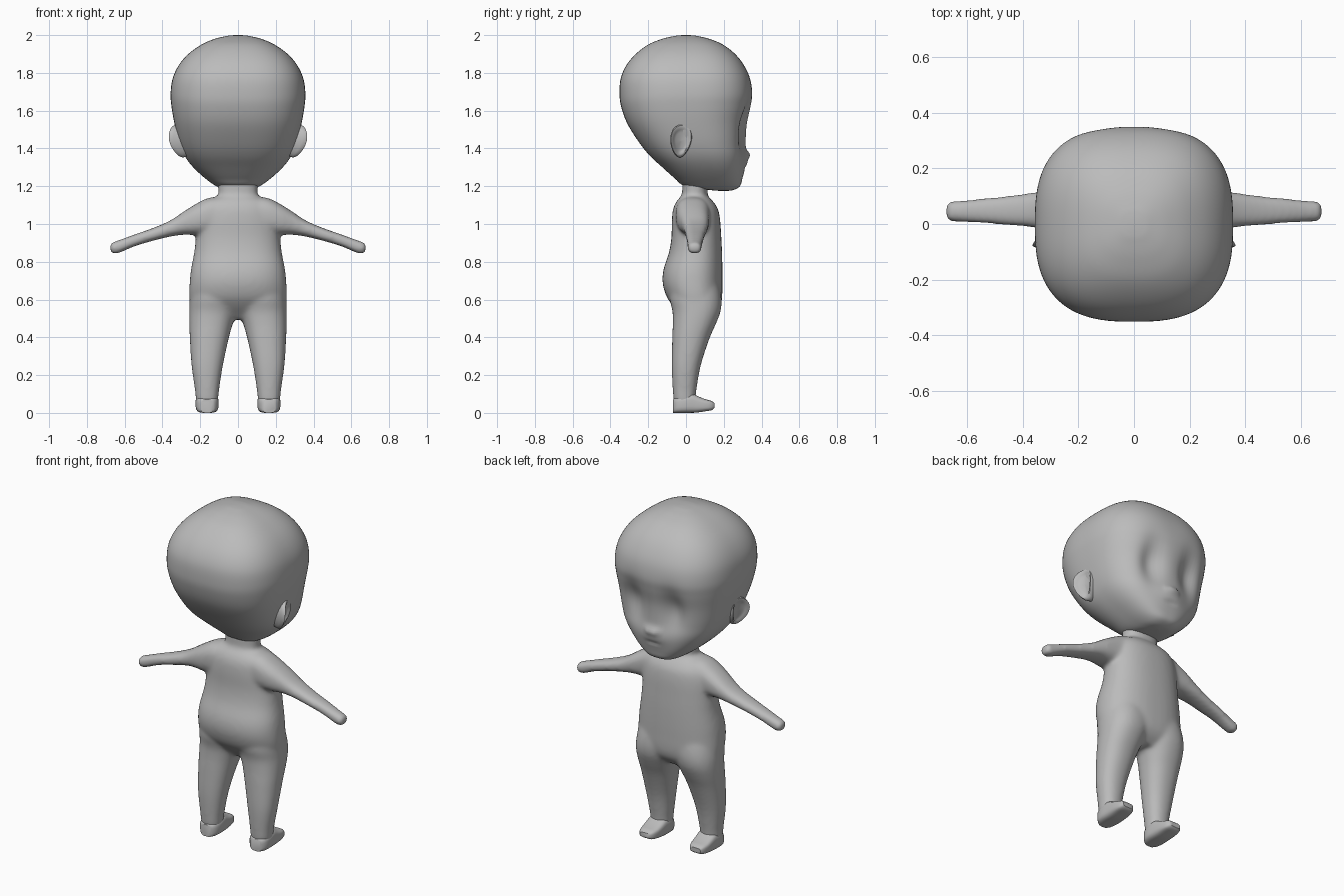
import bpy, bmesh, math
from math import cos, sin, pi, exp

grey = bpy.data.materials.new("plain grey")
grey.diffuse_color = (0.5, 0.5, 0.5, 1)

AXES = {'z': lambda t, u, v: (u, v, t),
        'x': lambda t, u, v: (t, u, v),
        'y': lambda t, u, v: (u, t, v)}


def spline(rows, steps):
    """Catmull-Rom interpolation between the section rows."""
    out, last = [], len(rows) - 1
    for i in range(last):
        p = [rows[max(0, min(last, i + k))] for k in (-1, 0, 1, 2)]
        for s in range(steps):
            t = s / steps
            out.append([0.5 * (2 * b + (c - a) * t + (2 * a - 5 * b + 4 * c - d) * t * t
                               + (3 * b - a - 3 * c + d) * t ** 3) for a, b, c, d in zip(*p)])
    return out + [list(rows[-1])]


def loft(bm, rows, axis, n=2.5, steps=4, segs=40, mirror=False):
    """Skin superellipse sections (t, u0, u1, v0, v1) along an axis."""
    for side in ((1, -1) if mirror else (1,)):
        rings = []
        for t, u0, u1, v0, v1 in spline(rows, steps):
            ring = []
            for k in range(segs):
                a = 2 * pi * (k + 0.5) / segs
                cu = math.copysign(abs(cos(a)) ** (2 / n), cos(a))
                cv = math.copysign(abs(sin(a)) ** (2 / n), sin(a))
                x, y, z = AXES[axis](t, (u0 + u1) / 2 + cu * (u1 - u0) / 2,
                                     (v0 + v1) / 2 + cv * (v1 - v0) / 2)
                ring.append(bm.verts.new((x * side, y, z)))
            rings.append(ring)
        for a, b in zip(rings, rings[1:]):
            for k in range(segs):
                j = (k + 1) % segs
                bm.faces.new((a[k], a[j], b[j], b[k]))
        bm.faces.new(rings[0])
        bm.faces.new(rings[-1])


def finish(bm, name, angle=None):
    bmesh.ops.recalc_face_normals(bm, faces=bm.faces)
    me = bpy.data.meshes.new(name)
    bm.to_mesh(me)
    bm.free()
    me.materials.append(grey)
    ob = bpy.data.objects.new(name, me)
    bpy.context.collection.objects.link(ob)
    if angle is not None:
        bpy.ops.object.select_all(action='DESELECT')
        ob.select_set(True)
        bpy.context.view_layer.objects.active = ob
        bpy.ops.object.shade_smooth_by_angle(angle=math.radians(angle))
    return ob


# Body: torso with neck, legs and arms fused into one skin
bm = bmesh.new()
torso = [(.495, .15, .0, .12), (.53, .225, -.035, .16), (.57, .25, -.072, .184),
         (.62, .258, -.105, .192), (.69, .256, -.124, .193), (.76, .249, -.119, .193),
         (.85, .232, -.09, .191), (.93, .223, -.077, .187), (1.02, .215, -.075, .181),
         (1.08, .20, -.068, .169), (1.12, .17, -.05, .143), (1.15, .108, -.025, .115),
         (1.18, .104, -.02, .115), (1.24, .104, -.02, .115)]
loft(bm, [(z, -w, w, b, f) for z, w, b, f in torso], 'z', n=2.35)
leg = [(.03, .114, .212, -.056, .04), (.07, .105, .223, -.066, .05),
       (.12, .10, .228, -.07, .055), (.25, .08, .246, -.076, .078),
       (.39, .05, .255, -.073, .123), (.47, .028, .258, -.07, .158),
       (.54, .004, .258, -.072, .184), (.61, -.02, .254, -.088, .188),
       (.70, -.03, .235, -.085, .17), (.78, -.03, .20, -.06, .14)]
loft(bm, leg, 'z', n=2.25, mirror=True)
arm = [(.08, -.055, .13, .95, 1.145), (.16, -.055, .128, .945, 1.137),
       (.23, -.045, .124, .942, 1.102), (.29, -.028, .121, .943, 1.064),
       (.36, -.013, .114, .933, 1.018), (.45, -.005, .102, .911, .979),
       (.55, .003, .092, .881, .944), (.635, .008, .083, .844, .913),
       (.662, .01, .081, .844, .904), (.677, .016, .076, .855, .895)]
loft(bm, arm, 'x', mirror=True)
body = finish(bm, "body")
m = body.modifiers.new("fuse", 'REMESH')
m.mode, m.voxel_size, m.use_smooth_shade = 'VOXEL', 0.01, True
m = body.modifiers.new("soften", 'SMOOTH')
m.factor, m.iterations = 0.5, 14

# Feet: flat-soled wedges
bm = bmesh.new()
foot = [(-.068, .13, .197, .0, .07), (-.05, .112, .216, .0, .085), (-.01, .103, .224, .0, .095),
        (.03, .104, .223, .0, .103), (.06, .106, .222, .002, .09), (.10, .11, .22, .008, .073),
        (.135, .12, .212, .014, .064), (.15, .135, .20, .025, .052)]
loft(bm, foot, 'y', n=3.6, steps=2, segs=24, mirror=True)
finish(bm, "feet", 40)

# Head: rounded skull, then sockets, nose and mouth pressed into the face
bm = bmesh.new()
head = [(1.174, .001, .205, .207), (1.18, .065, .125, .25), (1.20, .115, -.005, .285),
        (1.24, .172, -.058, .298), (1.30, .237, -.125, .308), (1.36, .282, -.19, .316),
        (1.43, .311, -.247, .318), (1.53, .336, -.31, .326), (1.62, .352, -.343, .343),
        (1.69, .357, -.352, .351), (1.77, .346, -.346, .339), (1.84, .314, -.316, .307),
        (1.90, .263, -.266, .26), (1.95, .193, -.20, .195), (1.98, .124, -.126, .124),
        (1.995, .062, -.062, .062), (1.999, .03, -.03, .03), (2.0, .001, -.001, .001)]
loft(bm, [(z, -w, w, b, f) for z, w, b, f in head], 'z', n=2.7, steps=6, segs=96)


def bump(x, z, cx, cz, sx, sz):
    return exp(-((x - cx) / sx) ** 2 - ((z - cz) / sz) ** 2)


for v in bm.verts:
    x, y, z = v.co
    if y > 0.1:
        v.co.y += (-0.042 * bump(abs(x), z, .125, 1.51, .065, .12)
                   + 0.030 * bump(x, z, 0, 1.368, .028, .022)
                   + 0.014 * bump(x, z, 0, 1.33, .08, .05)
                   - 0.010 * bump(x, z, 0, 1.295, .03, .01))
finish(bm, "head", 60)

# Ears: forward-turned oval cups (scale of oval, offset from the rim)
bm = bmesh.new()
cup = [(.85, -.07), (.97, -.025), (1.0, -.008), (.93, .002), (.8, -.001), (.68, -.011),
       (.5, -.018), (.05, -.02)]
for side in (1, -1):
    rings = []
    for s, dx in cup:
        ring = []
        for k in range(32):
            a = 2 * pi * k / 32
            z = 1.44 + .088 * s * sin(a)
            dy = s * cos(a) * (.056 + .012 * sin(a)) + .08 * (z - 1.44)
            x = .347 - 3.4 * (z - 1.47) ** 2 + dx - .35 * dy
            ring.append(bm.verts.new((side * x, dy - .027, z)))
        rings.append(ring)
    for a, b in zip(rings, rings[1:]):
        for k in range(32):
            j = (k + 1) % 32
            bm.faces.new((a[k], a[j], b[j], b[k]))
    bm.faces.new(rings[0])
    bm.faces.new(rings[-1])
finish(bm, "ears", 50)
